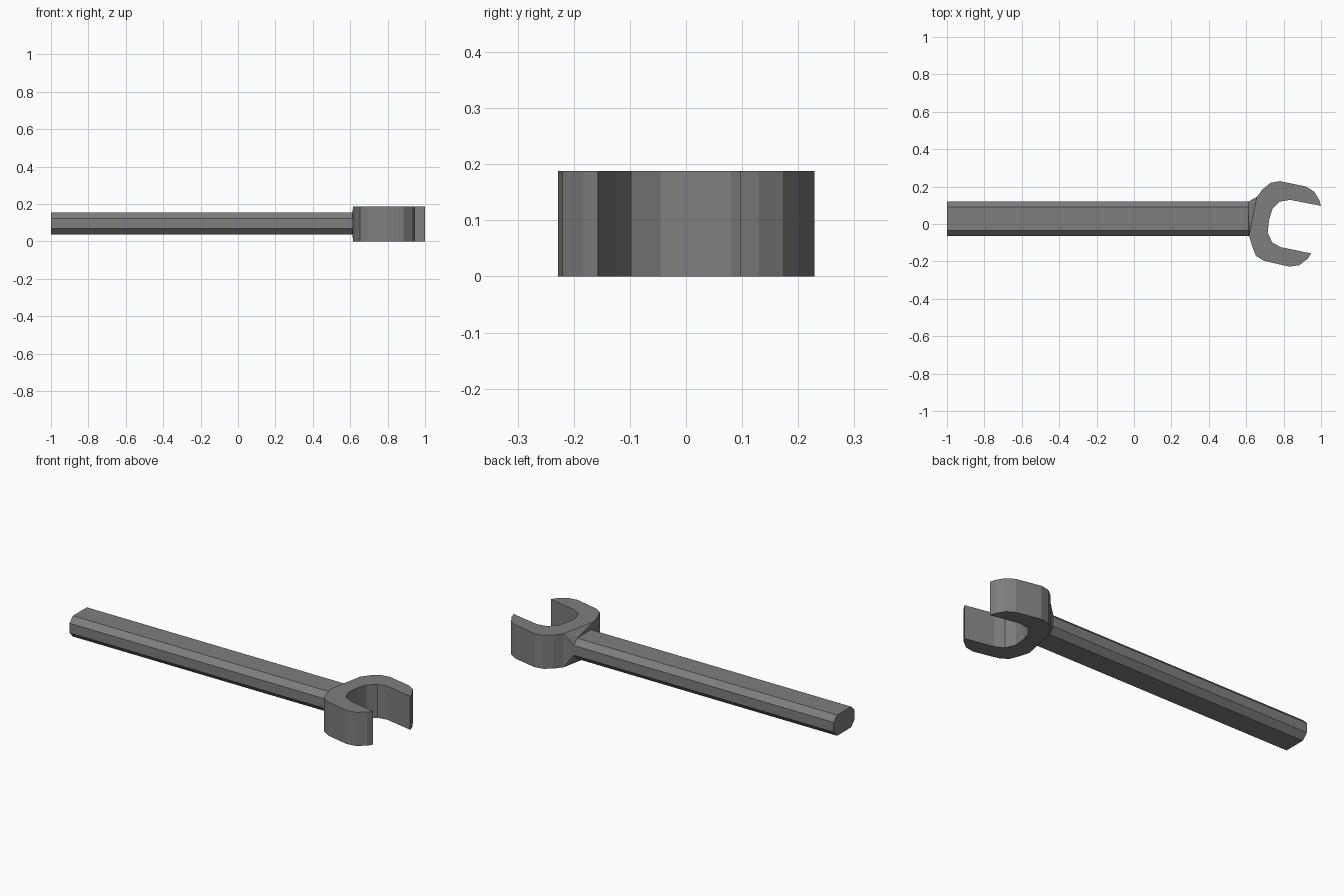
import bpy, bmesh

if "Cube" in bpy.data.objects:
    bpy.data.objects.remove(bpy.data.objects["Cube"])

steel = bpy.data.materials.new("steel grey")
steel.diffuse_color = (0.21, 0.21, 0.21, 1)
steel.use_nodes = True
steel.node_tree.nodes["Principled BSDF"].inputs["Base Color"].default_value = steel.diffuse_color


def finish(bm, name):
    bmesh.ops.recalc_face_normals(bm, faces=bm.faces)
    me = bpy.data.meshes.new(name)
    bm.to_mesh(me)
    bm.free()
    me.materials.append(steel)
    ob = bpy.data.objects.new(name, me)
    bpy.context.collection.objects.link(ob)
    return ob


def extruded(name, points, offset):
    bm = bmesh.new()
    face = bm.faces.new([bm.verts.new(p) for p in points])
    new = bmesh.ops.extrude_face_region(bm, geom=[face])["geom"]
    # extrusion keeps the starting face as the other cap
    bmesh.ops.translate(bm, vec=offset, verts=[v for v in new if isinstance(v, bmesh.types.BMVert)])
    return finish(bm, name)


HEIGHT = 0.188
NECK_X = 0.612

# open jaw head: outer edge, then inner edge
jaw = [(0.615, -0.062), (0.632, -0.12), (0.652, -0.17), (0.695, -0.197),
       (0.832, -0.228), (0.885, -0.22), (0.93, -0.184), (0.947, -0.157),
       (0.785, -0.124), (0.738, -0.098), (0.715, -0.045), (0.722, 0.02),
       (0.74, 0.08), (0.78, 0.12), (0.835, 0.129), (1.0, 0.097),
       (0.99, 0.129), (0.963, 0.173), (0.92, 0.2), (0.78, 0.229),
       (0.73, 0.22), (0.69, 0.188), (0.657, 0.145)]
extruded("jaw_head", [(x, y, 0) for x, y in jaw], (0, 0, HEIGHT))

# eight-sided handle
section = [(-0.034, 0.038), (0.09, 0.038), (0.12, 0.07), (0.12, 0.124),
           (0.09, 0.154), (-0.034, 0.154), (-0.064, 0.124), (-0.064, 0.07)]
extruded("handle", [(-1, y, z) for y, z in section], (NECK_X + 1, 0, 0))

# flared neck from the handle end to the back edge of the head
bm = bmesh.new()
ring = [(NECK_X, y, z) for y, z in section]
ring += [(x, y, z) for x, y in (jaw[0], jaw[-1]) for z in (0, HEIGHT)]
for p in ring:
    bm.verts.new(p)
bmesh.ops.convex_hull(bm, input=bm.verts)
finish(bm, "neck")
